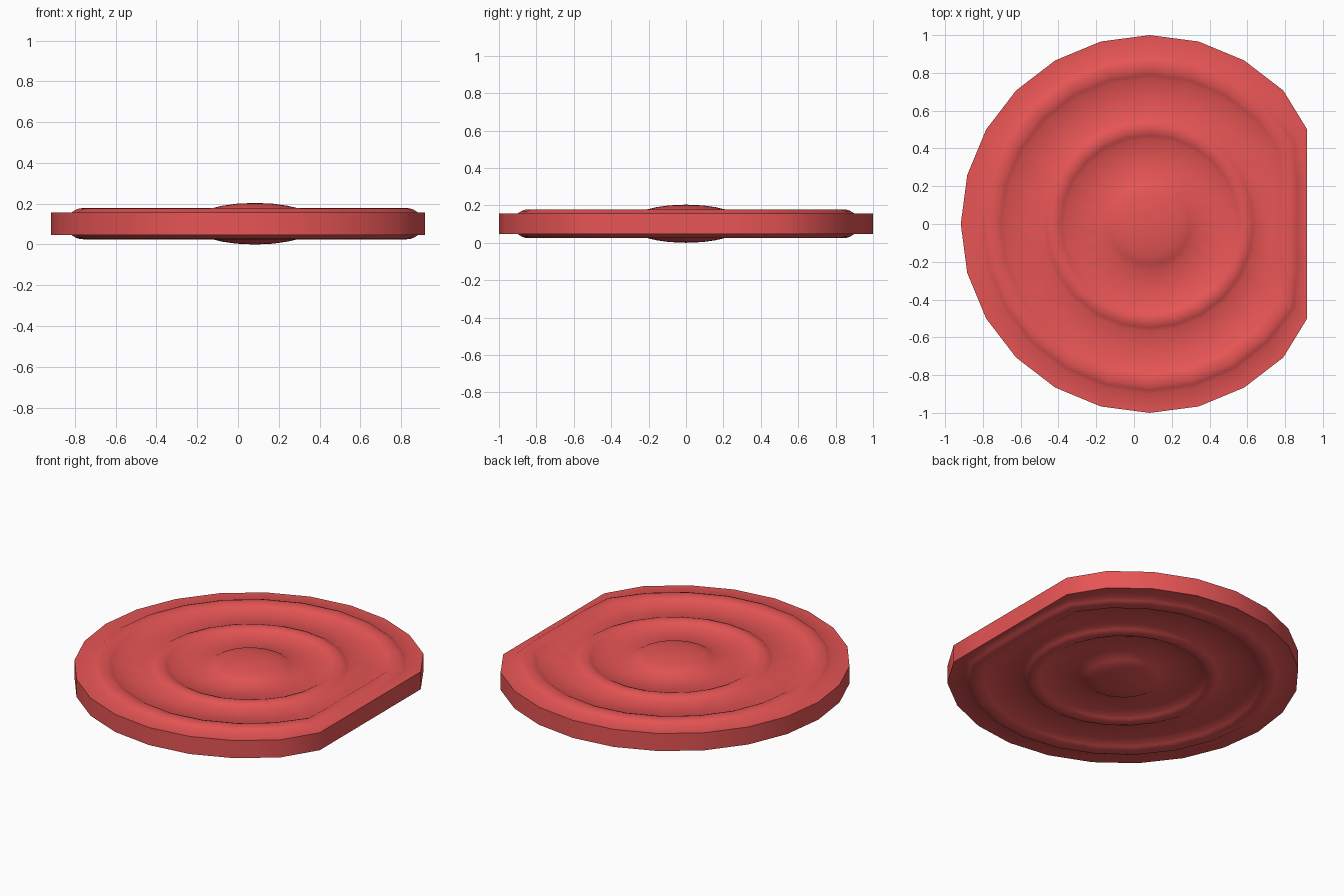
import bpy, bmesh, math

if "Cube" in bpy.data.objects:
    bpy.data.objects.remove(bpy.data.objects["Cube"])

SIDES = 24
CX, MID, FLAT = 0.083, 0.102, 0.834   # disc centre, mid height, distance to flat edge

# half profile from rim to centre: radius, height above mid plane
PROFILE = [(1.0, 0.055), (0.90, 0.055), (0.88, 0.068), (0.86, 0.075), (0.835, 0.077),
           (0.81, 0.074), (0.79, 0.067), (0.77, 0.055),             # outer ridge
           (0.57, 0.055), (0.55, 0.067), (0.53, 0.075), (0.51, 0.077),
           (0.49, 0.075), (0.47, 0.067), (0.45, 0.055),             # inner ridge
           (0.25, 0.055), (0.215, 0.075), (0.16, 0.088), (0.09, 0.098)]  # dome
APEX = 0.102


def point(r, i):
    """Point on a ring; outer rings are pushed in beside the flat edge."""
    a = 2 * math.pi * i / SIDES
    x, y = r * math.cos(a), r * math.sin(a)
    if r == 1.0:
        x = min(x, FLAT)
    elif r > 0.7:
        x -= max(0.0, 0.9 * math.cos(a) - 0.80)
    return x + CX, y


bm = bmesh.new()


def face_side(sign):
    """One ridged face of the disc; returns its rim loop."""
    rings = [[bm.verts.new((*point(r, i), MID + sign * h)) for i in range(SIDES)]
             for r, h in PROFILE]
    tip = bm.verts.new((CX, 0, MID + sign * APEX))
    for i in range(SIDES):
        j = (i + 1) % SIDES
        for a, b in zip(rings, rings[1:]):
            bm.faces.new((a[i], a[j], b[j], b[i]))
        bm.faces.new((rings[-1][i], rings[-1][j], tip))
    return rings[0]


# top and bottom faces joined by the rim wall
top, bottom = face_side(1), face_side(-1)
for i in range(SIDES):
    j = (i + 1) % SIDES
    bm.faces.new((bottom[i], bottom[j], top[j], top[i]))
bmesh.ops.recalc_face_normals(bm, faces=bm.faces)

mesh = bpy.data.meshes.new("ridged_disc")
bm.to_mesh(mesh)
bm.free()
disc = bpy.data.objects.new("ridged_disc", mesh)
bpy.context.collection.objects.link(disc)

# red finish
red = bpy.data.materials.new("red")
red.diffuse_color = (0.8, 0.09, 0.09, 1)
red.use_nodes = True
red.node_tree.nodes["Principled BSDF"].inputs["Base Color"].default_value = red.diffuse_color
mesh.materials.append(red)

bpy.context.view_layer.objects.active = disc
disc.select_set(True)
bpy.ops.object.shade_smooth_by_angle(angle=math.radians(40))
